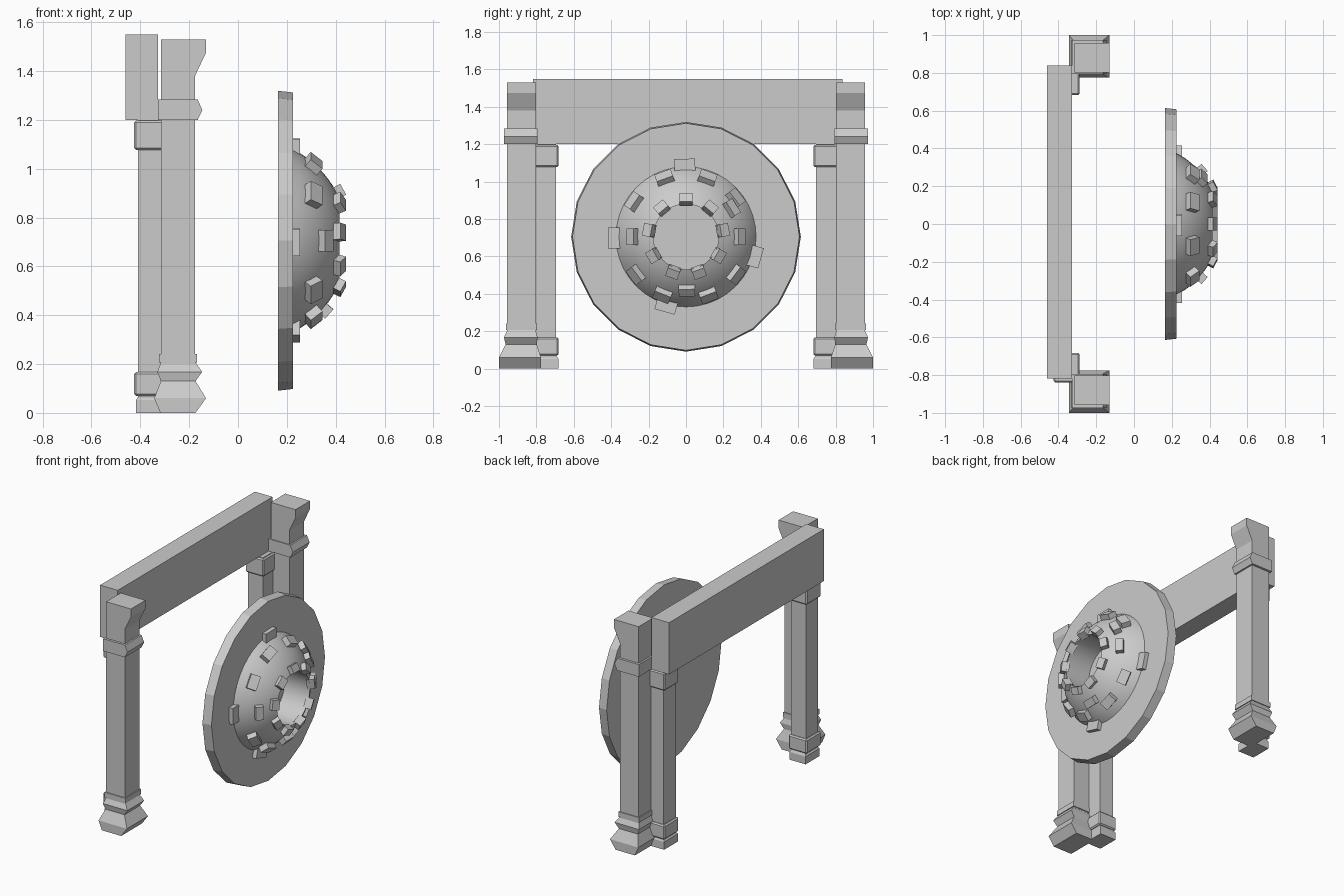
import bpy, bmesh, math
from mathutils import Matrix, Vector

if "Cube" in bpy.data.objects:
    bpy.data.objects.remove(bpy.data.objects["Cube"])


def make(name, bm, bevel=0):
    bmesh.ops.recalc_face_normals(bm, faces=bm.faces)
    me = bpy.data.meshes.new(name)
    bm.to_mesh(me)
    bm.free()
    ob = bpy.data.objects.new(name, me)
    bpy.context.collection.objects.link(ob)
    if bevel:
        mod = ob.modifiers.new("Bevel", 'BEVEL')
        mod.width = bevel
        mod.segments = 1
    return ob


def loft(name, levels, side=1, bevel=0):
    """Stack of rectangles (z, x0, x1, y0, y1), y mirrored by side."""
    bm = bmesh.new()
    rings = []
    for z, x0, x1, y0, y1 in levels:
        rings.append([bm.verts.new((x, y * side, z)) for x, y in
                      ((x0, y0), (x1, y0), (x1, y1), (x0, y1))])
    for a, b in zip(rings, rings[1:]):
        for i in range(4):
            j = (i + 1) % 4
            bm.faces.new((a[i], a[j], b[j], b[i]))
    bm.faces.new(rings[0])
    bm.faces.new(rings[-1])
    return make(name, bm, bevel)


def box(name, x0, x1, y0, y1, z0, z1, side=1, bevel=0):
    return loft(name, [(z0, x0, x1, y0, y1), (z1, x0, x1, y0, y1)], side, bevel)


def lathe(name, profile, n, cz):
    """Revolve (x, radius) points about the x axis at height cz."""
    bm = bmesh.new()
    rings = []
    for x, r in profile:
        rings.append([bm.verts.new((x, r * math.cos(2 * math.pi * i / n),
                                    cz + r * math.sin(2 * math.pi * i / n)))
                      for i in range(n)])
    for a, b in zip(rings, rings[1:]):
        for i in range(n):
            j = (i + 1) % n
            bm.faces.new((a[i], a[j], b[j], b[i]))
    return bm, rings


# Lintel beam
box("lintel_beam", -0.46, -0.328, -0.817, 0.838, 1.2, 1.55)

for side, tag in ((1, "back"), (-1, "front")):
    # Main pillar with flared top
    loft(tag + "_pillar", [(0.2, -0.316, -0.176, 0.802, 0.957),
                           (1.38, -0.316, -0.176, 0.802, 0.957),
                           (1.475, -0.316, -0.131, 0.802, 0.957),
                           (1.53, -0.316, -0.131, 0.802, 0.957)], side)
    # Collar bulging to the front of the pillar
    loft(tag + "_collar", [(1.2, -0.328, -0.165, 0.795, 0.973),
                           (1.24, -0.328, -0.146, 0.795, 0.973),
                           (1.283, -0.328, -0.165, 0.795, 0.973)], side)
    # Moulded pillar foot
    loft(tag + "_pillar_foot", [(0, -0.318, -0.174, 0.775, 1.0),
                                (0.06, -0.343, -0.131, 0.775, 1.0),
                                (0.13, -0.316, -0.174, 0.798, 0.965),
                                (0.168, -0.33, -0.147, 0.793, 0.973),
                                (0.207, -0.316, -0.174, 0.805, 0.954)], side)
    box(tag + "_foot_band", -0.323, -0.168, 0.796, 0.963, 0.207, 0.242, side)
    # Inner post carrying the beam
    box(tag + "_post", -0.41, -0.3, 0.695, 0.825, 0.02, 1.2, side)
    for name, z0, z1 in (("top", 1.077, 1.197), ("lower", 0.07, 0.167)):
        box(f"{tag}_post_{name}_band", -0.425, -0.288, 0.682, 0.838, z0, z1, side, 0.008)
    loft(tag + "_post_foot", [(0, -0.418, -0.296, 0.682, 0.83),
                              (0.052, -0.418, -0.296, 0.682, 0.83),
                              (0.07, -0.405, -0.305, 0.692, 0.82)], side)

# Twenty-sided disc
CZ = 0.705
bm, rings = lathe("disc", [(0.164, 0.614), (0.226, 0.607)], 20, CZ)
bm.faces.new(rings[0])
bm.faces.new(rings[1])
make("disc", bm)

# Dome: spherical band around an open round hole
SX, SR = 0.03, 0.423
t0, t1 = math.asin(0.375 / SR), math.asin(0.175 / SR)
profile = []
for i in range(11):
    t = t0 + (t1 - t0) * i / 10
    profile.append((SX + SR * math.cos(t), SR * math.sin(t)))
profile += [(0.227, 0.175)]
bm, rings = lathe("dome", profile, 40, CZ)
dome = make("dome", bm)
bpy.context.view_layer.objects.active = dome
dome.select_set(True)
bpy.ops.object.shade_smooth_by_angle(angle=math.radians(35))


def stone(name, angle, r, size, tilt, x):
    """Block with size (out, tangential, radial), turned about the x axis."""
    bm = bmesh.new()
    bmesh.ops.create_cube(bm, size=1)
    m = (Matrix.Translation((0, 0, CZ)) @
         Matrix.Rotation(math.radians(angle - 90), 4, 'X') @
         Matrix.Translation((x, 0, r)) @
         Matrix.Rotation(-tilt, 4, 'Y') @
         Matrix.Diagonal(Vector((*size, 1))))
    bmesh.ops.transform(bm, matrix=m, verts=bm.verts)
    make(name, bm)


def stone_ring(name, angles, r, size, lift):
    t = math.asin(r / SR)
    for a in angles:
        d = SR + lift
        stone(name, a, d * math.sin(t), size, t, SX + d * math.cos(t))


# Stones around the hole, on the slope and at the dome's foot
stone_ring("rim_stone", [90 - 40 * i for i in range(9)], 0.197, (0.05, 0.068, 0.05), 0.005)
stone_ring("slope_stone", [110, 70, -37, -69, -112, -143, 146, 38],
           0.325, (0.05, 0.092, 0.062), 0.008)
stone_ring("middle_stone", [0, 32, -89, 180], 0.278, (0.05, 0.088, 0.05), 0.008)
for a in (91, 181, -16, -106):
    stone("foot_stone", a, 0.385, (0.045, 0.112, 0.064), 0, 0.232)
